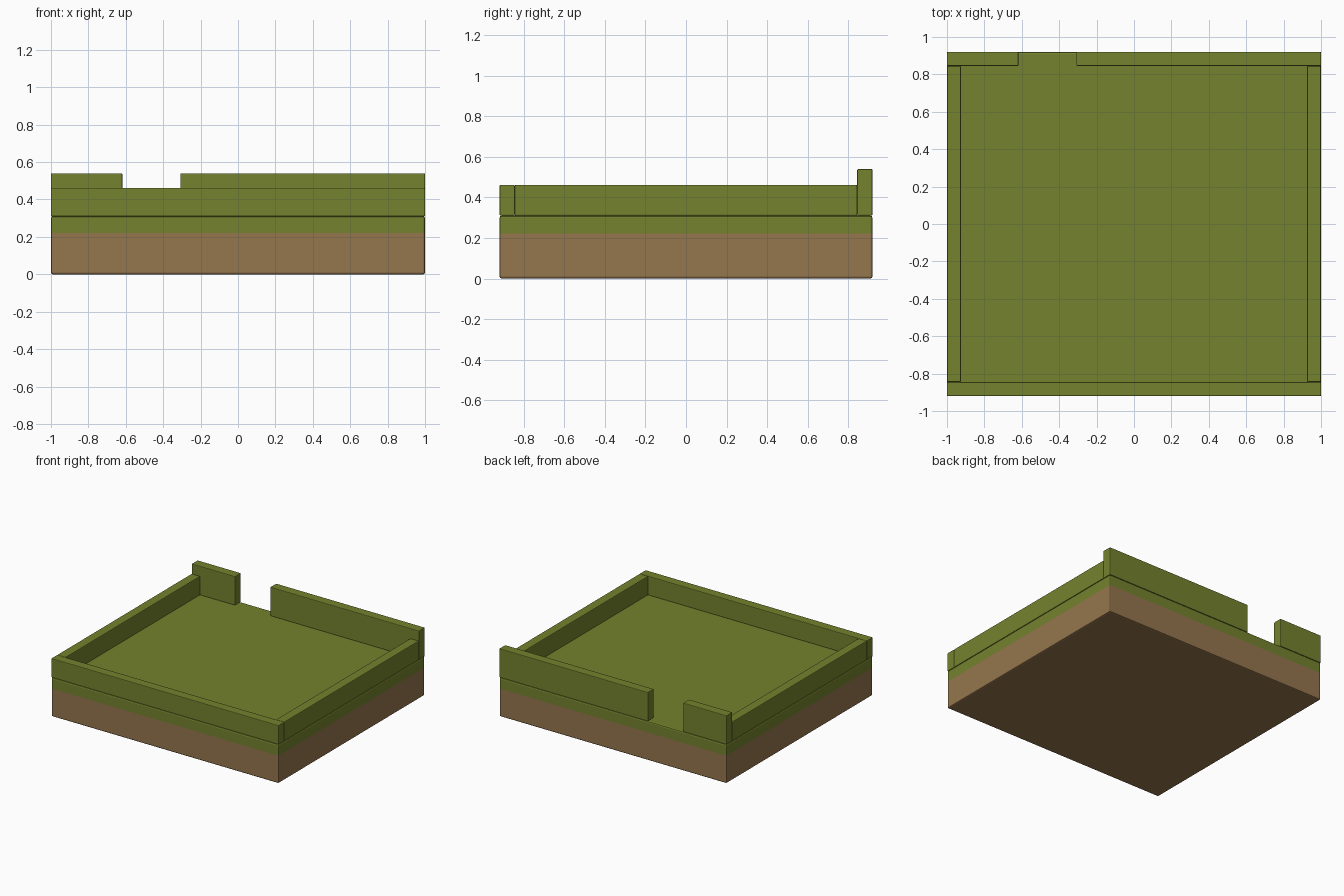
import bpy, bmesh

if "Cube" in bpy.data.objects:
    bpy.data.objects.remove(bpy.data.objects["Cube"])


def material(name, rgb):
    m = bpy.data.materials.new(name)
    m.diffuse_color = (*rgb, 1)
    m.use_nodes = True
    m.node_tree.nodes["Principled BSDF"].inputs["Base Color"].default_value = m.diffuse_color
    return m


GREEN = material("grass green", (0.175, 0.225, 0.027))
BROWN = material("earth brown", (0.30, 0.18, 0.075))


def block(name, x0, x1, y0, y1, z0, z1, bevel, split=None):
    """Softly bevelled box; faces below the split height are brown."""
    bm = bmesh.new()
    bmesh.ops.create_cube(bm, size=1)
    for v in bm.verts:
        v.co = (x0 + (v.co.x + .5) * (x1 - x0),
                y0 + (v.co.y + .5) * (y1 - y0),
                z0 + (v.co.z + .5) * (z1 - z0))
    bmesh.ops.bevel(bm, geom=bm.edges[:], offset=bevel, segments=2,
                    profile=0.5, affect='EDGES')
    if split is not None:
        bmesh.ops.bisect_plane(bm, geom=bm.verts[:] + bm.edges[:] + bm.faces[:],
                               plane_co=(0, 0, split), plane_no=(0, 0, 1))
        for f in bm.faces:
            f.material_index = int(f.calc_center_median().z < split)
    bmesh.ops.recalc_face_normals(bm, faces=bm.faces[:])
    me = bpy.data.meshes.new(name)
    bm.to_mesh(me)
    bm.free()
    me.materials.append(GREEN)
    if split is not None:
        me.materials.append(BROWN)
    ob = bpy.data.objects.new(name, me)
    bpy.context.collection.objects.link(ob)
    return ob


W, D, T = 1.0, 0.92, 0.075          # half width, half depth, wall thickness
FLOOR, LOW, HIGH = 0.31, 0.462, 0.54

# Earth slab with grass top
block("ground_slab", -W, W, -D, D, 0, FLOOR, 0.01, split=0.222)

# Low hedges: front and both sides
block("front_hedge", -W, W, -D, -D + T, FLOOR, LOW, 0.005)
block("left_hedge", -W, -W + T, -D + T, D - T, FLOOR, LOW, 0.006)
block("right_hedge", W - T, W, -D + T, D - T, FLOOR, LOW, 0.006)

# Taller back hedge, split by an entrance gap
block("back_hedge_short", -W, -0.618, D - T, D, FLOOR, HIGH, 0.005)
block("back_hedge_long", -0.308, W, D - T, D, FLOOR, HIGH, 0.005)
